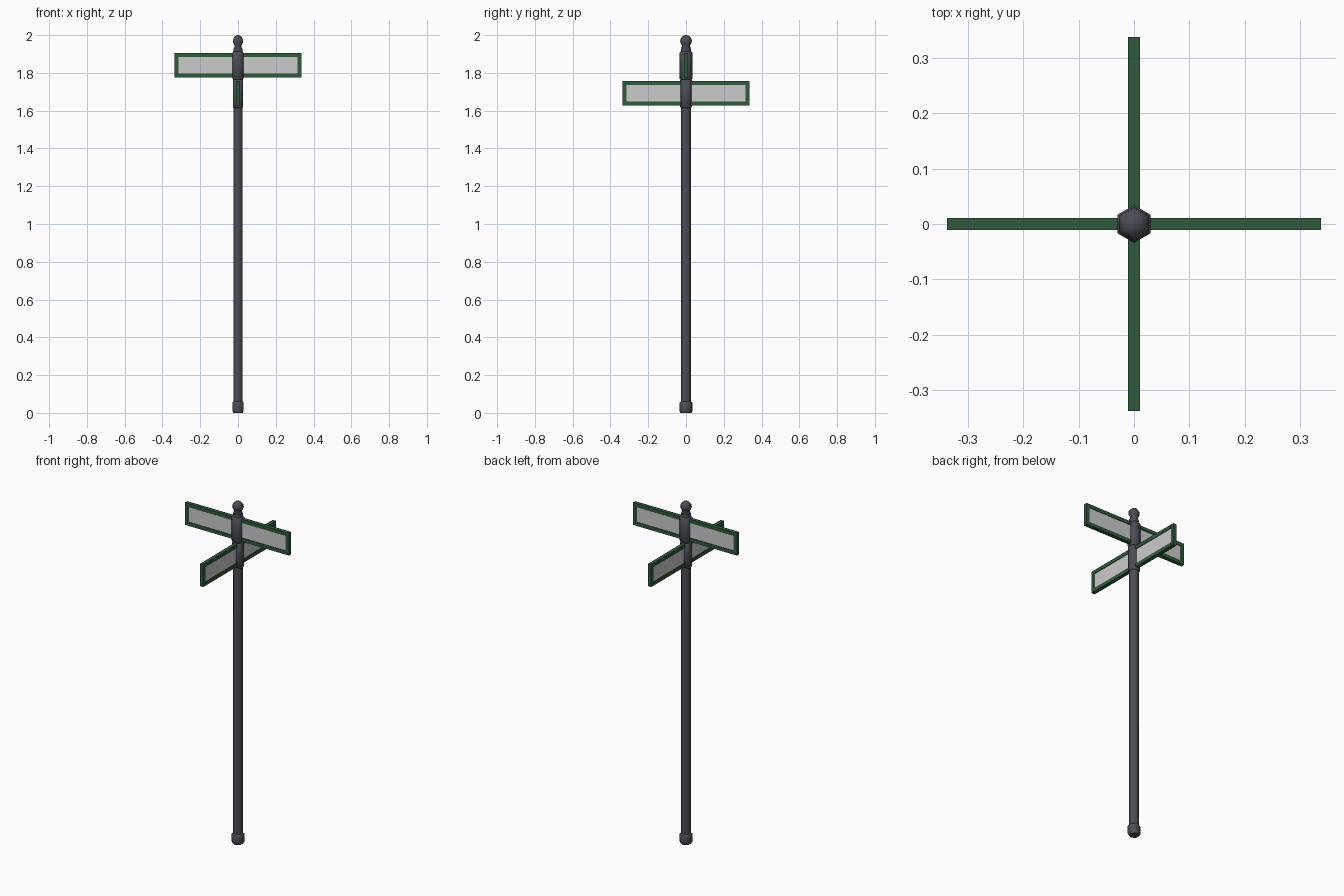
import bpy, bmesh, math

if "Cube" in bpy.data.objects:
    bpy.data.objects.remove(bpy.data.objects["Cube"])


def material(name, rgb):
    m = bpy.data.materials.new(name)
    m.diffuse_color = (*rgb, 1)
    m.use_nodes = True
    m.node_tree.nodes["Principled BSDF"].inputs["Base Color"].default_value = m.diffuse_color
    return m


METAL = material("dark_metal", (0.07, 0.076, 0.09))
GREEN = material("sign_green", (0.028, 0.10, 0.042))


def finish(name, bm, mat=None, smooth=False):
    bmesh.ops.recalc_face_normals(bm, faces=bm.faces)
    me = bpy.data.meshes.new(name)
    bm.to_mesh(me)
    bm.free()
    ob = bpy.data.objects.new(name, me)
    bpy.context.collection.objects.link(ob)
    if mat:
        me.materials.append(mat)
    if smooth:
        bpy.ops.object.select_all(action='DESELECT')
        ob.select_set(True)
        bpy.context.view_layer.objects.active = ob
        bpy.ops.object.shade_smooth_by_angle(angle=math.radians(62))
    return ob


def lathe(name, profile, sides=6):
    """Closed hexagonal solid from (radius, z) points, corners on +-y."""
    bm = bmesh.new()
    rings = [[bm.verts.new((r * math.sin(2 * math.pi * i / sides),
                            r * math.cos(2 * math.pi * i / sides), z))
              for i in range(sides)] for r, z in profile]
    for a, b in zip(rings, rings[1:]):
        for i in range(sides):
            j = (i + 1) % sides
            bm.faces.new((a[i], a[j], b[j], b[i]))
    bm.faces.new(rings[0])
    bm.faces.new(rings[-1])
    return finish(name, bm, METAL, True)


def add_box(bm, center, size):
    verts = bmesh.ops.create_cube(bm, size=1)["verts"]
    bmesh.ops.scale(bm, vec=size, verts=verts)
    bmesh.ops.translate(bm, vec=center, verts=verts)


def sign(name, z, angle):
    w, h, t, b = 0.337, 0.065, 0.022, 0.021
    # frame: top and bottom rails plus end rails
    bm = bmesh.new()
    for s in (-1, 1):
        add_box(bm, (0, 0, s * (h - b / 2)), (2 * (w - b), t, b))
        add_box(bm, (s * (w - b / 2), 0, 0), (b, t - 0.001, 2 * h))
    frame = finish(name + "_frame", bm, GREEN)
    # recessed face panel
    bm = bmesh.new()
    add_box(bm, (0, 0, 0), (2 * (w - b), 0.014, 2 * (h - b)))
    panel = finish(name + "_panel", bm)
    for ob in (frame, panel):
        ob.location.z = z
        ob.rotation_euler.z = angle


def collar(name, r, z0, z1):
    c = 0.005
    lathe(name, [(r - c, z0), (r, z0 + c), (r, z1 - c), (r - c, z1)])


# pole, base sleeve and the sign clamps
lathe("pole", [(0.026, 0.02), (0.026, 1.93)])
lathe("base_sleeve", [(0.029, 0), (0.034, 0.01), (0.034, 0.055), (0.029, 0.06)])
collar("lower_clamp", 0.032, 1.615, 1.766)
collar("upper_clamp", 0.034, 1.764, 1.912)

# ball finial
R, cz = 0.031, 1.969
lathe("finial", [(0.024, 1.92)] +
      [(R * math.cos(math.radians(a)), cz + R * math.sin(math.radians(a)))
       for a in (-45, -20, 0, 25, 50, 72, 89)])

# two crossed street signs
sign("upper_sign", 1.84, 0)
sign("lower_sign", 1.693, math.pi / 2)
